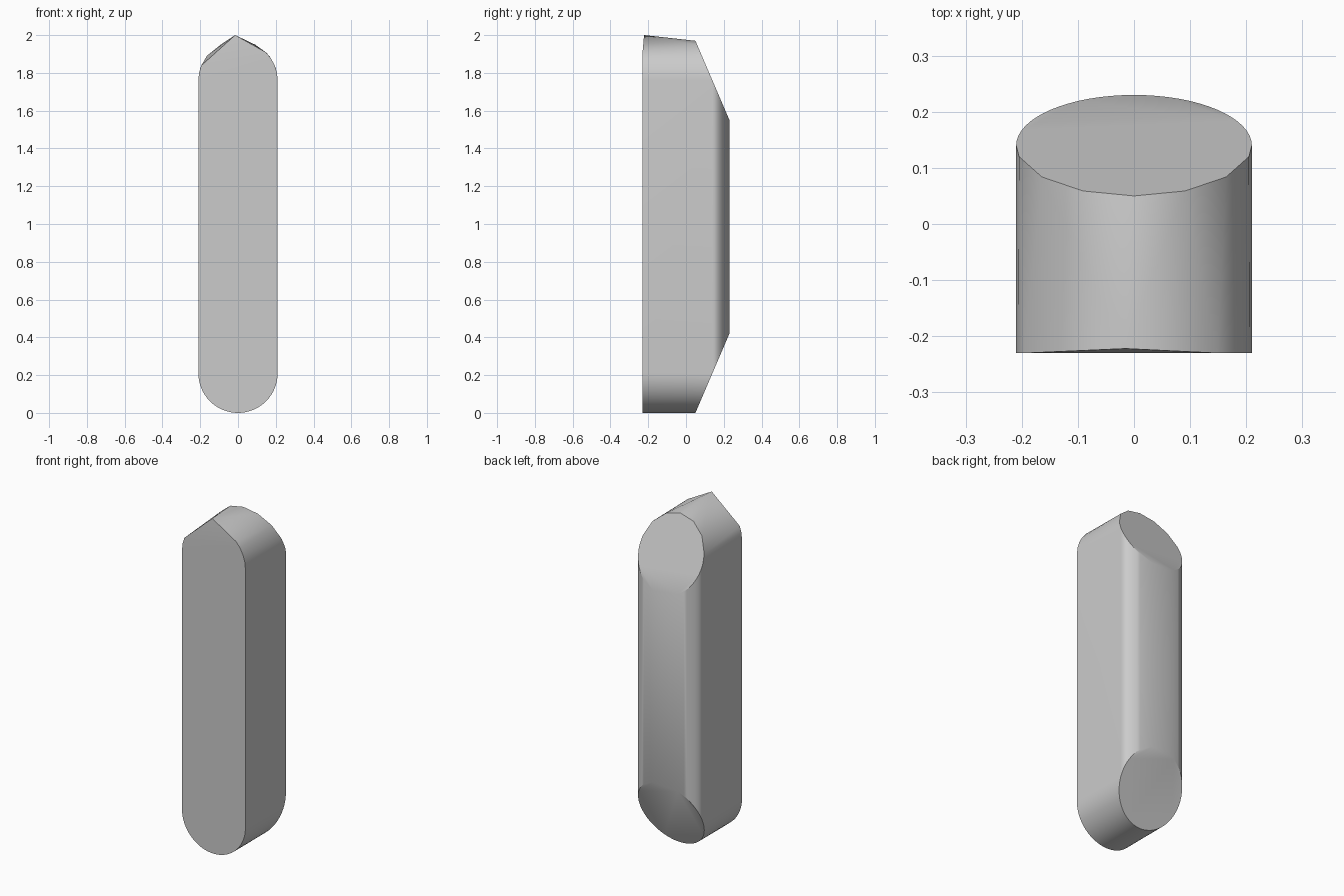
import bpy, bmesh
from math import sin, cos, pi, radians

cube = bpy.data.objects.get("Cube")
if cube:
    bpy.data.objects.remove(cube, do_unlink=True)

R = 0.21             # half width, also the end radius
LOW, HIGH = R, 1.76  # centres of the rounded ends
FRONT = -0.23


def arc(start, end, n):
    return [radians(start + (end - start) * i / n) for i in range(n + 1)]


def slant(a, centre, side):
    """Point on the slanted oval facet at one end of the rounded back."""
    return (R * cos(a), 0.14 + 0.09 * sin(a), centre - side * R * sin(a))


# front outline: round bottom, shoulders and an off-centre peak
points = [(R * cos(a), FRONT, LOW + R * sin(a)) for a in arc(180, 360, 32)]
points += [(R * cos(a), FRONT, HIGH + R * sin(a)) for a in arc(0, 45, 4)]
points += [(R * cos(a), FRONT, HIGH + R * sin(a)) for a in arc(158, 180, 2)]
points.append((-0.015, -0.222, 2.0))

# slanted ovals: fine all round, but the upper front rim is coarse
points += [slant(a, LOW, -1) for a in arc(0, 360, 64)[:-1]]
points += [slant(a, HIGH, 1) for a in arc(0, 180, 32)]
points += [slant(-pi / 2 + k * 2 * pi / 14, HIGH, 1) for k in range(-3, 4)]

# wrap the outlines into one solid
bm = bmesh.new()
for p in points:
    bm.verts.new(p)
bmesh.ops.remove_doubles(bm, verts=bm.verts, dist=0.0005)
hull = bmesh.ops.convex_hull(bm, input=bm.verts)
spare = [v for v in bm.verts if not v.link_faces]
bmesh.ops.delete(bm, geom=spare, context='VERTS')
bmesh.ops.dissolve_limit(bm, angle_limit=radians(0.5), verts=bm.verts, edges=bm.edges)
bmesh.ops.recalc_face_normals(bm, faces=bm.faces)
mesh = bpy.data.meshes.new("bar_body")
bm.to_mesh(mesh)
bm.free()

bar = bpy.data.objects.new("bar_body", mesh)
bpy.context.collection.objects.link(bar)

# plain grey
grey = bpy.data.materials.new("plain_grey")
grey.use_nodes = True
colour = (0.6, 0.6, 0.6, 1)
grey.diffuse_color = colour
grey.node_tree.nodes["Principled BSDF"].inputs["Base Color"].default_value = colour
mesh.materials.append(grey)

bpy.ops.object.select_all(action='DESELECT')
bar.select_set(True)
bpy.context.view_layer.objects.active = bar
bpy.ops.object.shade_smooth_by_angle(angle=radians(30))
